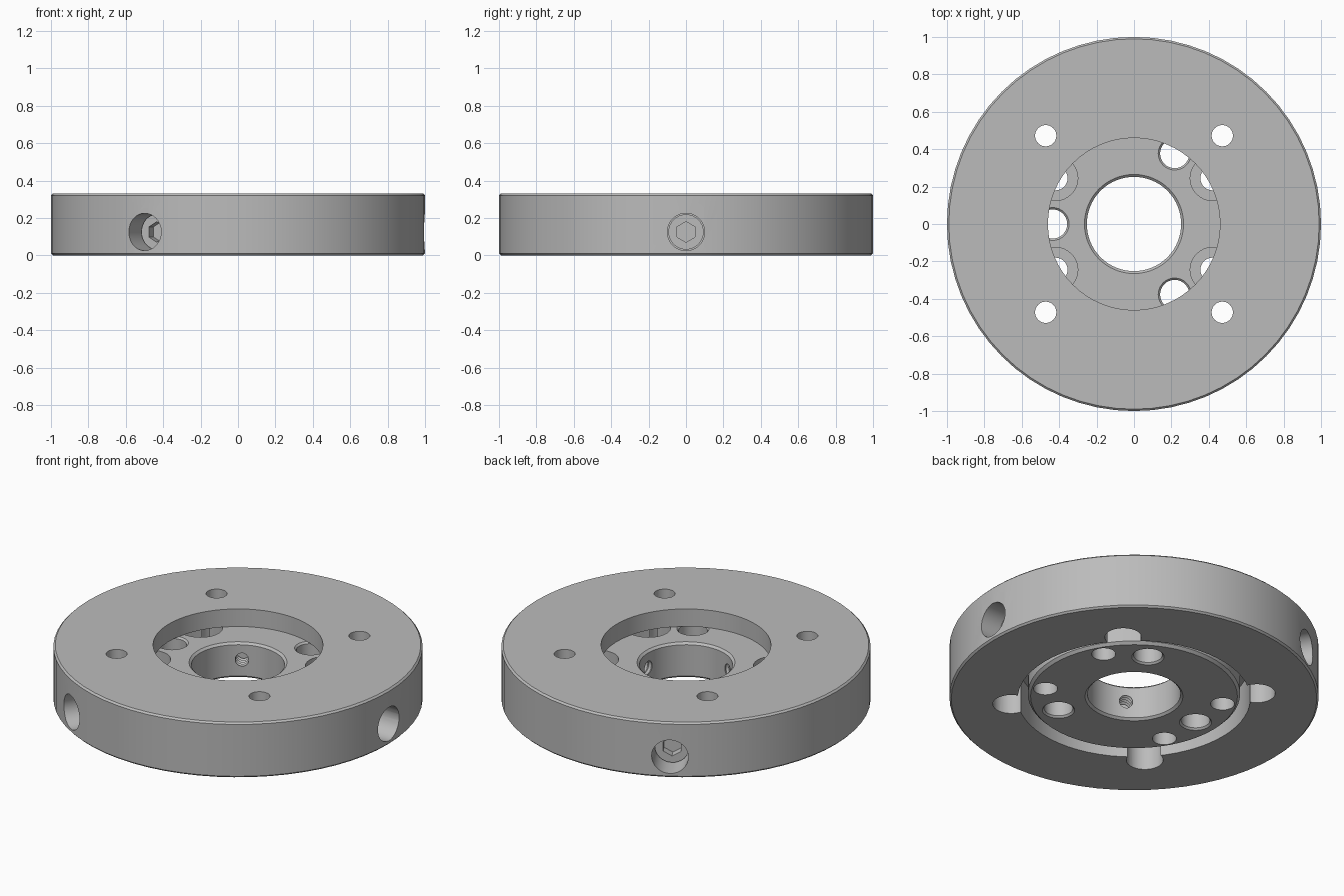
import bpy, bmesh
from math import radians, cos, sin, tau
from mathutils import Matrix

if "Cube" in bpy.data.objects:
    bpy.data.objects.remove(bpy.data.objects["Cube"])

steel = bpy.data.materials.new("grey steel")
steel.use_nodes = True
steel.diffuse_color = (0.5, 0.5, 0.5, 1)
steel.node_tree.nodes["Principled BSDF"].inputs["Base Color"].default_value = (0.5, 0.5, 0.5, 1)


def lathe(name, profile, steps=32, matrix=Matrix(), stretch=0):
    """Revolve a closed (radius, height) profile; stretch pulls one half out along x."""
    bm = bmesh.new()
    rings = []
    for i in range(steps):
        a = tau * i / steps
        rings.append([bm.verts.new((r * cos(a), r * sin(a), z)) for r, z in profile])
    n = len(profile)
    for i in range(steps):
        a, b = rings[i], rings[(i + 1) % steps]
        for j in range(n):
            k = (j + 1) % n
            if profile[j][0] == 0 and profile[k][0] == 0:
                continue
            bm.faces.new((a[j], b[j], b[k], a[k]))
    bmesh.ops.remove_doubles(bm, verts=bm.verts, dist=1e-6)
    for v in bm.verts:
        if stretch and v.co.x * stretch > 1e-5:
            v.co.x += stretch
    bm.transform(matrix)
    bmesh.ops.recalc_face_normals(bm, faces=bm.faces)
    mesh = bpy.data.meshes.new(name)
    bm.to_mesh(mesh)
    bm.free()
    mesh.materials.append(steel)
    obj = bpy.data.objects.new(name, mesh)
    bpy.context.collection.objects.link(obj)
    return obj


def select(obj):
    bpy.ops.object.select_all(action='DESELECT')
    obj.select_set(True)
    bpy.context.view_layer.objects.active = obj


def cut(obj, profile, matrix, steps=32, stretch=0):
    """Subtract a revolved solid and discard the cutter."""
    cutter = lathe("cutter", profile, steps, matrix, stretch)
    mod = obj.modifiers.new("cut", 'BOOLEAN')
    mod.operation, mod.solver, mod.object = 'DIFFERENCE', 'EXACT', cutter
    select(obj)
    bpy.ops.object.modifier_apply(modifier=mod.name)
    bpy.data.objects.remove(cutter)


def rod(r, start, end):
    return [(0, start), (r, start), (r, end), (0, end)]


def at(x, y):
    return Matrix.Translation((x, y, 0))


def radial(angle):
    return (Matrix.Rotation(radians(angle), 4, 'Z') @ Matrix.Translation((0, 0, 0.125))
            @ Matrix.Rotation(radians(90), 4, 'Y'))


SCREW_ANGLES = (0, 120, 240)
CORNERS = [(sx, sy) for sx in (-1, 1) for sy in (-1, 1)]
TOP, SEAT, BASE = 0.33, 0.225, 0.015

# Outer ring with a lip over the hub
ring = lathe("outer_ring", [(0.63, 0), (0.99, 0), (1, 0.01), (1, TOP - 0.01), (0.99, TOP),
                            (0.46, TOP), (0.46, SEAT), (0.63, SEAT)], 64)
for sx, sy in CORNERS:
    # Bolt hole with a counterbore from below
    cut(ring, [(0, -0.1), (0.1, -0.1), (0.1, 0.17), (0.057, 0.17), (0.057, 0.4), (0, 0.4)],
        at(0.472 * sx, 0.472 * sy))
for angle in SCREW_ANGLES:
    # Stepped radial screw hole
    cut(ring, [(0, 0.5), (0.055, 0.5), (0.055, 0.8), (0.1, 0.8), (0.1, 1.1), (0, 1.1)],
        radial(angle))

# Inner hub with chamfered bore
hub = lathe("inner_hub", [(0.265, BASE), (0.56, BASE), (0.575, BASE + 0.015), (0.575, SEAT),
                          (0.265, SEAT), (0.252, SEAT - 0.012), (0.252, BASE + 0.012)], 64)
for angle in (60, 180, 300):
    # Through hole, chamfered at both ends
    a = radians(angle)
    cut(hub, [(0, -0.1), (0.088, -0.1), (0.088, BASE), (0.078, BASE + 0.01),
              (0.078, SEAT - 0.01), (0.088, SEAT), (0.088, 0.3), (0, 0.3)],
        at(0.435 * cos(a), 0.435 * sin(a)))
for sx, sy in CORNERS:
    # Open sided slot with a small bolt hole in its floor
    place = at(0.42 * sx, 0.245 * sy)
    cut(hub, rod(0.12, 0.11, 0.3), place, stretch=0.25 * sx)
    cut(hub, rod(0.065, -0.1, 0.2), place)

# Threaded radial holes in the bore wall
thread = [(0.045 if i % 2 else 0.036, 0.2 + 0.012 * i) for i in range(14)]
for angle in SCREW_ANGLES:
    cut(hub, [(0, 0.2)] + thread + [(0, thread[-1][1])], radial(angle), 20)

# Socket screws sunk in the ring
for number, angle in enumerate(SCREW_ANGLES, 1):
    screw = lathe(f"socket_screw_{number}",
                  [(0, 0.45), (0.05, 0.45), (0.05, 0.8), (0.094, 0.8), (0.094, 0.87), (0, 0.87)],
                  32, radial(angle))
    cut(screw, rod(0.055, 0.82, 0.95), radial(angle), 6)

for obj in [o for o in bpy.context.scene.objects if o.type == 'MESH' and steel.name in o.data.materials]:
    select(obj)
    bpy.ops.object.shade_smooth_by_angle(angle=radians(30))
